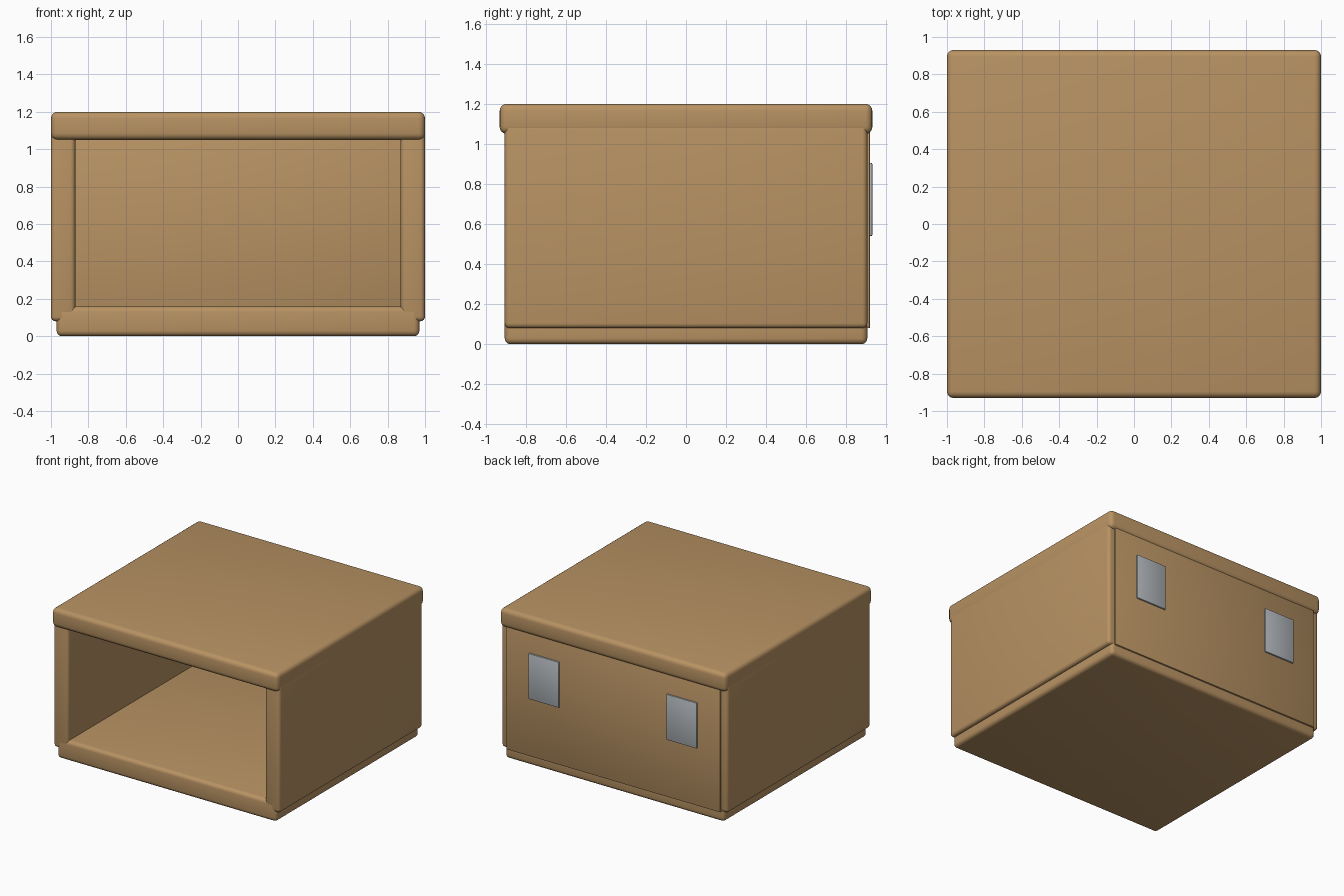
import bpy
import math

if "Cube" in bpy.data.objects:
    bpy.data.objects.remove(bpy.data.objects["Cube"])


def material(name, color):
    m = bpy.data.materials.new(name)
    m.diffuse_color = (*color, 1)
    m.use_nodes = True
    m.node_tree.nodes["Principled BSDF"].inputs["Base Color"].default_value = m.diffuse_color
    return m


wood = material("wood", (0.48, 0.29, 0.125))
metal = material("metal", (0.45, 0.48, 0.51))


def board(name, x, y, z, bevel, mat, segments=4):
    """Rounded box spanning the given (min, max) ranges."""
    spans = (x, y, z)
    bpy.ops.mesh.primitive_cube_add(size=1, location=[(a + b) / 2 for a, b in spans])
    ob = bpy.context.object
    ob.name = name
    ob.scale = [b - a for a, b in spans]
    bpy.ops.object.transform_apply(location=False, rotation=False, scale=True)
    mod = ob.modifiers.new("rounded edges", "BEVEL")
    mod.width = bevel
    mod.segments = segments
    bpy.ops.object.modifier_apply(modifier=mod.name)
    bpy.ops.object.shade_smooth_by_angle(angle=math.radians(35))
    ob.data.materials.append(mat)
    return ob


# Cabinet top and floor
board("top_board", (-1, 1), (-0.93, 0.93), (1.05, 1.2), 0.035, wood)
board("bottom_board", (-0.97, 0.97), (-0.905, 0.905), (0, 0.16), 0.03, wood)

# Thin back panel
board("back_panel", (-0.945, 0.945), (0.885, 0.918), (0.08, 1.09), 0.004, wood, 2)

# Side walls and the metal plates on the back
for side, s in (("left", -1), ("right", 1)):
    board(side + "_wall", sorted((s * 0.87, s)), (-0.905, 0.905), (0.08, 1.1), 0.025, wood)
    board(side + "_back_plate", sorted((s * 0.475, s * 0.745)), (0.91, 0.93),
          (0.54, 0.905), 0.006, metal, 2)
